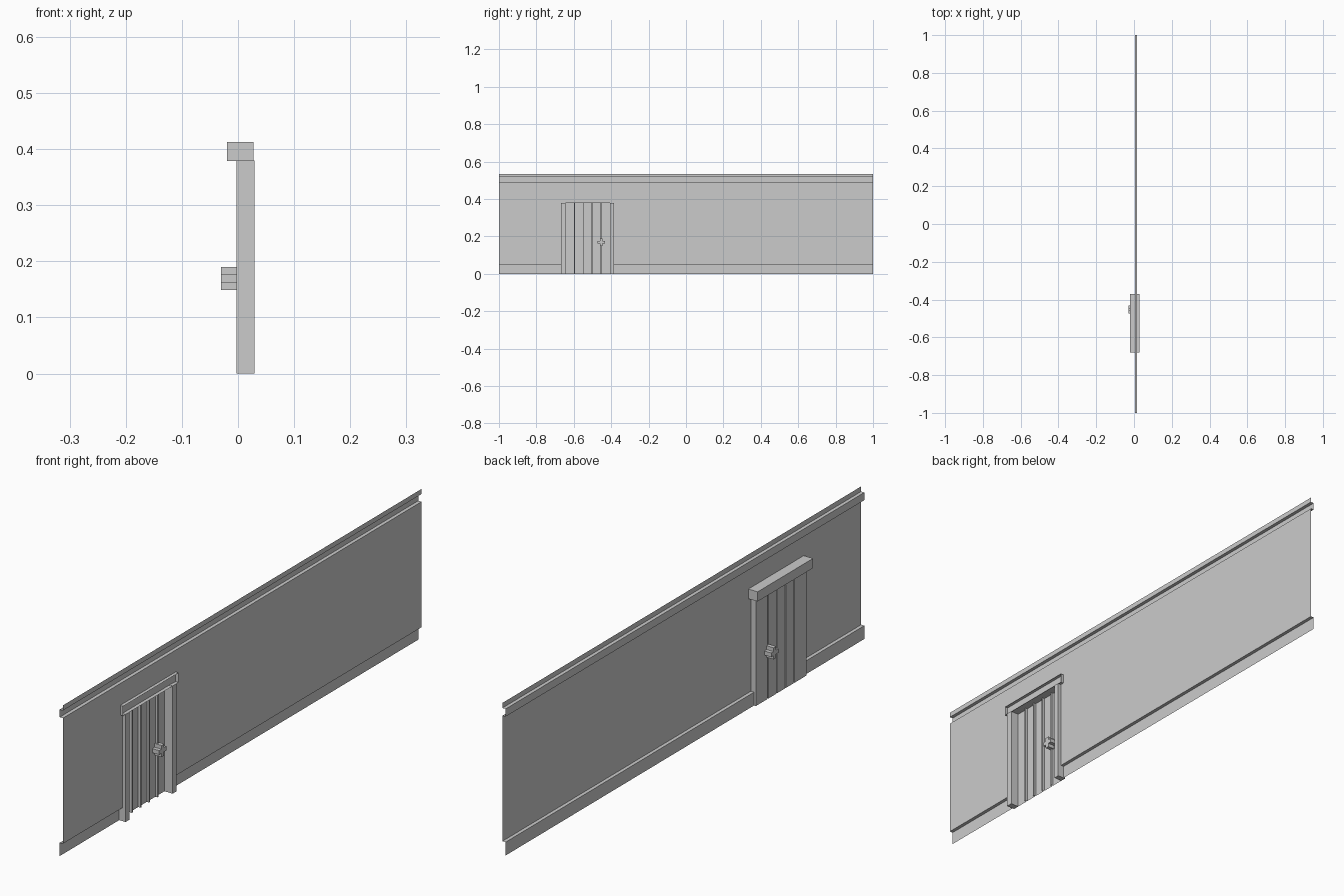
import bpy, bmesh

if "Cube" in bpy.data.objects:
    bpy.data.objects.remove(bpy.data.objects["Cube"])

WALL_X, TRIM_X = 0.0165, 0.004          # wall sheet and trim faces
JAMB_FRONT, JAMB_BACK = -0.003, 0.029
DOOR_Y0, DOOR_Y1 = -0.645, -0.406       # door leaf edges
FRAME_Y0, FRAME_Y1 = -0.668, -0.385     # outer frame edges
HEAD_Z = 0.38


def finish(name, bm):
    mesh = bpy.data.meshes.new(name)
    bm.to_mesh(mesh)
    bm.free()
    obj = bpy.data.objects.new(name, mesh)
    bpy.context.collection.objects.link(obj)
    return obj


def box(name, x, y, z, open_back=False):
    bm = bmesh.new()
    bmesh.ops.create_cube(bm, size=1)
    for v in bm.verts:
        v.co = [r[0] + (c + 0.5) * (r[1] - r[0]) for c, r in zip(v.co, (x, y, z))]
    if open_back:
        bm.normal_update()
        back = [f for f in bm.faces if f.normal.x > 0.9]
        bmesh.ops.delete(bm, geom=back, context='FACES_ONLY')
    return finish(name, bm)


def sheet(name, points, offset):
    """Open sheet: sweep a path of points along an offset."""
    bm = bmesh.new()
    rows = [(bm.verts.new(p), bm.verts.new([a + b for a, b in zip(p, offset)]))
            for p in points]
    for (a, b), (c, d) in zip(rows, rows[1:]):
        bm.faces.new((a, c, d, b))
    return finish(name, bm)


# wall with cornice and skirting, left open around the doorway
cornice = [(WALL_X, 0.49), (TRIM_X, 0.49), (TRIM_X, 0.517),
           (WALL_X, 0.517), (WALL_X, 0.535)]
skirting = [(TRIM_X, 0), (TRIM_X, 0.047), (WALL_X, 0.047)]
for name, profile, y0, y1 in (
        ("wall_short_side", skirting + cornice, -1, FRAME_Y0),
        ("wall_over_door", [(WALL_X, HEAD_Z)] + cornice, FRAME_Y0, FRAME_Y1),
        ("wall_long_side", skirting + cornice, FRAME_Y1, 1)):
    sheet(name, [(x, y0, z) for x, z in profile], (0, y1 - y0, 0))

# door frame
box("left_jamb", (JAMB_FRONT, JAMB_BACK), (FRAME_Y0, DOOR_Y0), (0, HEAD_Z))
box("right_jamb", (JAMB_FRONT, JAMB_BACK), (DOOR_Y1, FRAME_Y1), (0, HEAD_Z))
box("lintel", (-0.02, 0.028), (-0.68, -0.371), (HEAD_Z - 0.001, 0.413), open_back=True)

# plank door: flat boards with slots between them
planks, slot, depth = 5, 0.005, 0.009
pitch = (DOOR_Y1 - DOOR_Y0) / planks
path = [(JAMB_FRONT, DOOR_Y0, 0)]
for i in range(1, planks):
    y = DOOR_Y0 + i * pitch
    for x, s in ((0, -1), (depth, -1), (depth, 1), (0, 1)):
        path.append((JAMB_FRONT + x, y + s * slot / 2, 0))
path.append((JAMB_FRONT, DOOR_Y1, 0))
sheet("plank_door", path, (0, 0, HEAD_Z))

# cross-shaped handles on both faces of the door
hy, hz, long, short = -0.453, 0.169, 0.0205, 0.0072
for side, x in (("front", (-0.03, JAMB_FRONT)), ("back", (JAMB_FRONT, 0.024))):
    box(side + "_handle_upright", x, (hy - short, hy + short), (hz - long, hz + long))
    for arm, s in (("left", -1), ("right", 1)):
        ys = sorted((hy + s * short, hy + s * long))
        box(f"{side}_handle_{arm}_arm", x, ys, (hz - short, hz + short))
